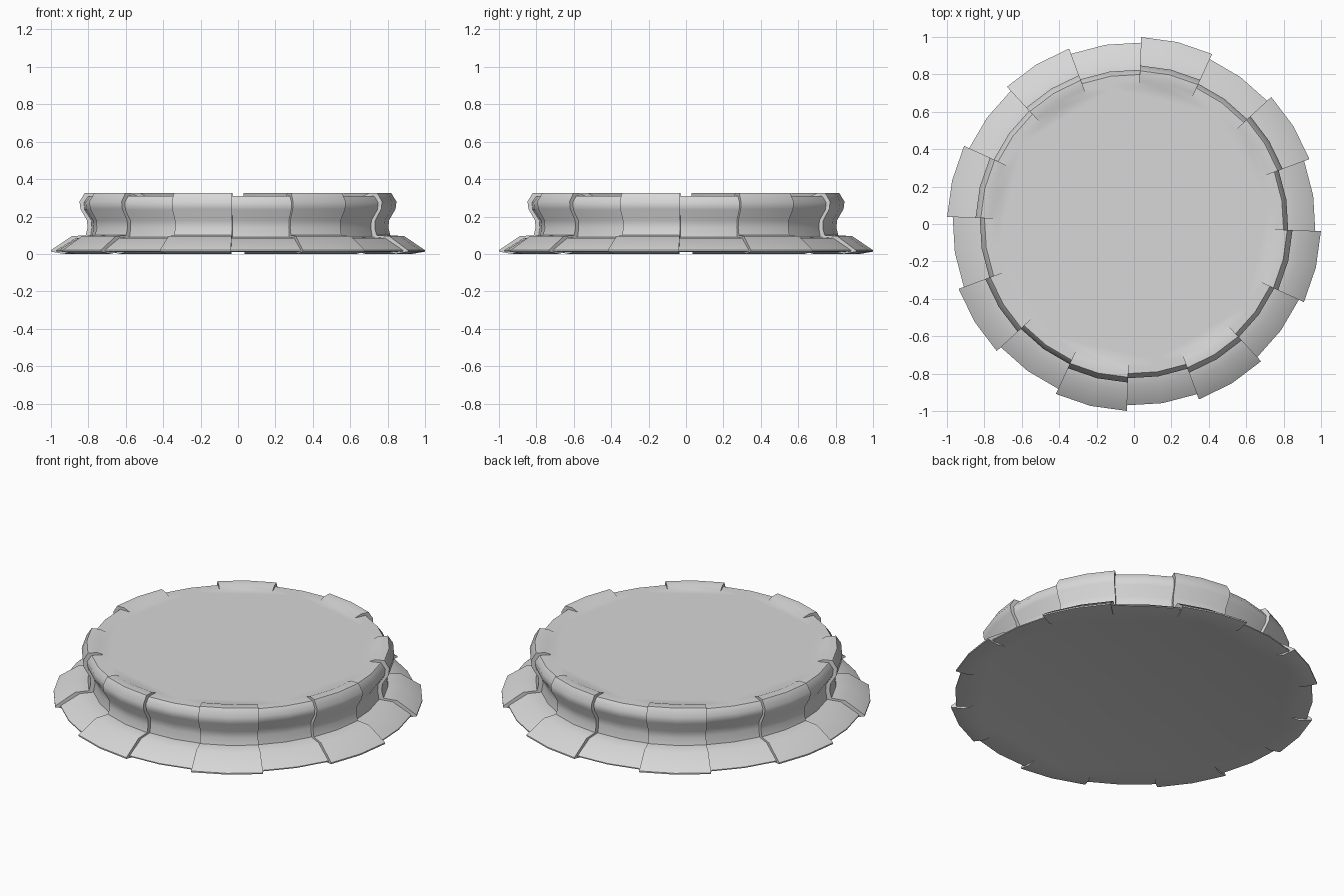
import bpy, bmesh
from math import radians, cos, sin

cube = bpy.data.objects.get("Cube")
if cube:
    bpy.data.objects.remove(cube, do_unlink=True)

# Single plain grey material
grey = bpy.data.materials.new("light_grey")
grey.use_nodes = True
colour = (0.68, 0.68, 0.68, 1)
grey.diffuse_color = colour
grey.node_tree.nodes["Principled BSDF"].inputs["Base Color"].default_value = colour

# Cross-sections (radius, height) from top inner edge, over the rim, to the underside
RAISED = [(0.735, 0.31), (0.77, 0.325), (0.82, 0.325), (0.848, 0.28), (0.843, 0.24),
          (0.808, 0.18), (0.805, 0.14), (0.815, 0.10), (0.89, 0.095),
          (1.0, 0.02), (1.0, 0.012), (0.93, 0.0), (0.88, 0.01)]
RECESSED = [(0.735, 0.31), (0.77, 0.31), (0.80, 0.31), (0.825, 0.275), (0.82, 0.235),
            (0.785, 0.18), (0.782, 0.14), (0.79, 0.09), (0.865, 0.085),
            (0.97, 0.02), (0.97, 0.014), (0.92, 0.01), (0.88, 0.01)]
PLATES = 8
STEP = 360 / PLATES
START = 20.3

bm = bmesh.new()


def add_ring(profile, degrees):
    a = radians(degrees)
    return [bm.verts.new((r * cos(a), r * sin(a), z)) for r, z in profile]


# Alternate raised and recessed plates around the disc
rings = []
for i in range(PLATES):
    for j, profile in enumerate((RAISED, RECESSED)):
        for k in range(3):
            rings.append(add_ring(profile, START + STEP * (i + j / 2 + k / 4)))

for a, b in zip(rings, rings[1:] + rings[:1]):
    for n in range(len(a) - 1):
        bm.faces.new((a[n], a[n + 1], b[n + 1], b[n]))

# Flat top and underside
bm.faces.new([ring[0] for ring in rings])
bm.faces.new([ring[-1] for ring in reversed(rings)])

bmesh.ops.remove_doubles(bm, verts=bm.verts[:], dist=0.0005)
bmesh.ops.dissolve_degenerate(bm, edges=bm.edges[:], dist=0.0005)
bmesh.ops.recalc_face_normals(bm, faces=bm.faces[:])

mesh = bpy.data.meshes.new("plated_round_base")
bm.to_mesh(mesh)
bm.free()
mesh.materials.append(grey)
base = bpy.data.objects.new("plated_round_base", mesh)
bpy.context.collection.objects.link(base)

# Smooth the curved plates and keep the steps crisp
bpy.ops.object.select_all(action="DESELECT")
base.select_set(True)
bpy.context.view_layer.objects.active = base
bpy.ops.object.shade_smooth_by_angle(angle=radians(50))
